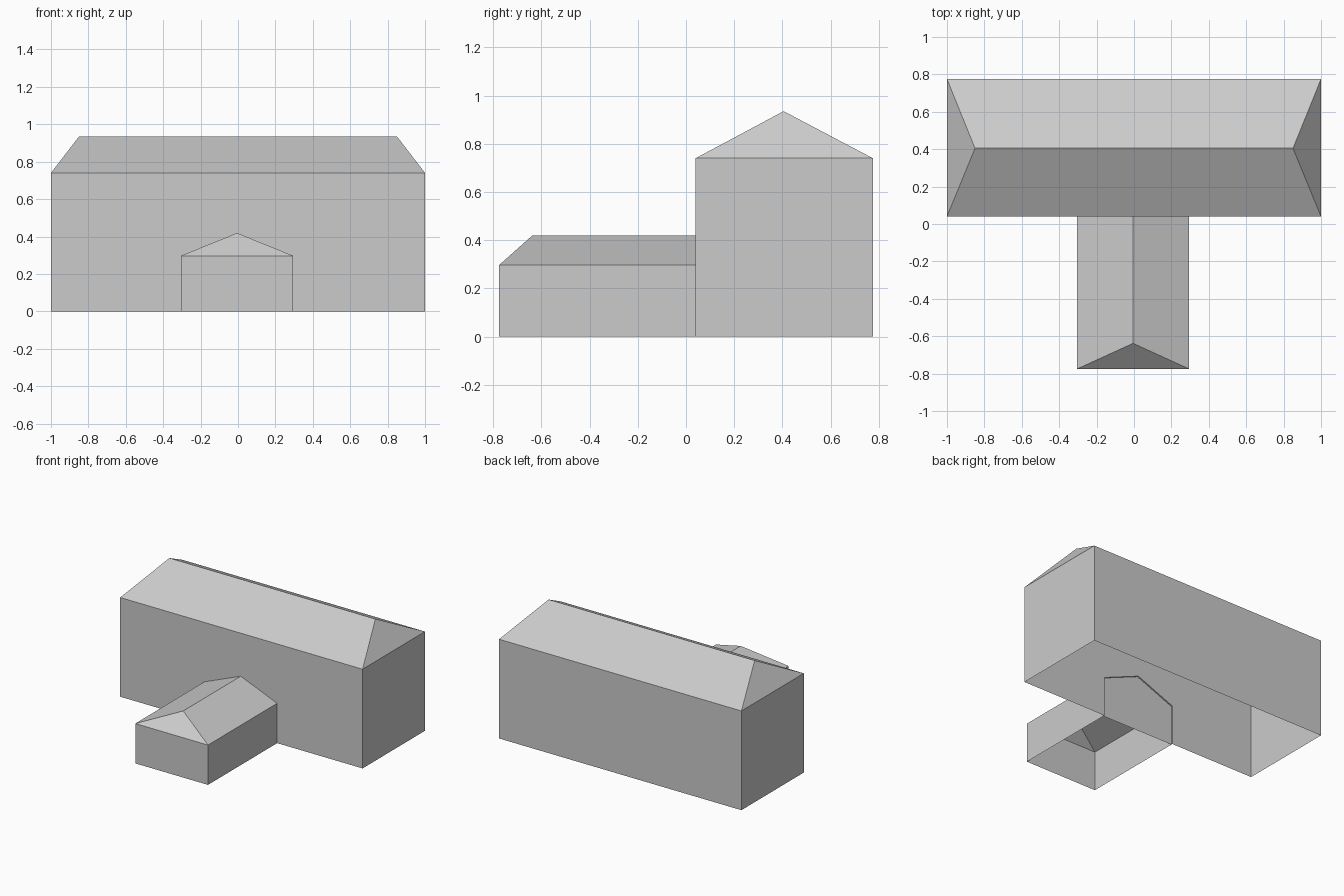
import bpy, bmesh

cube = bpy.data.objects.get("Cube")
if cube:
    bpy.data.objects.remove(cube, do_unlink=True)

grey = bpy.data.materials.new("light grey")
grey.use_nodes = True
colour = (0.6, 0.6, 0.6, 1)
grey.diffuse_color = colour
grey.node_tree.nodes["Principled BSDF"].inputs["Base Color"].default_value = colour


def build(name, polygons):
    """Make one flat-shaded object from polygons, welding shared corners."""
    bm = bmesh.new()
    for points in polygons:
        bm.faces.new([bm.verts.new(p) for p in points])
    bmesh.ops.remove_doubles(bm, verts=bm.verts[:], dist=0.0001)
    bm.normal_update()
    mesh = bpy.data.meshes.new(name)
    bm.to_mesh(mesh)
    bm.free()
    mesh.materials.append(grey)
    obj = bpy.data.objects.new(name, mesh)
    bpy.context.collection.objects.link(obj)


def wall(a, b, height):
    return [(*a, 0), (*b, 0), (*b, height), (*a, height)]


# Shared dimensions
front, back, eave, ridge, ridge_x, ridge_y = 0.04, 0.775, 0.74, 0.935, 0.85, 0.405
wing_l, wing_r, wing_mid = -0.305, 0.295, -0.005
wing_front, wing_eave, wing_ridge, wing_hip = -0.775, 0.297, 0.419, -0.638

# Gable outline where the wing meets the hall
gable = [(wing_l, 0), (wing_l, wing_eave), (wing_mid, wing_ridge),
         (wing_r, wing_eave), (wing_r, 0)]

# Main hall walls, open underneath, the front one notched for the wing
outline = [(-1, 0)] + gable + [(1, 0), (1, eave), (-1, eave)]
build("hall_walls", [
    [(x, front, z) for x, z in outline],
    wall((1, front), (1, back), eave),
    wall((1, back), (-1, back), eave),
    wall((-1, back), (-1, front), eave)])

# Main hipped roof
fl, fr, br, bl = [(x, y, eave) for x, y in
                  ((-1, front), (1, front), (1, back), (-1, back))]
rl, rr = (-ridge_x, ridge_y, ridge), (ridge_x, ridge_y, ridge)
build("hall_roof", [[fl, fr, rr, rl], [fr, br, rr], [br, bl, rl, rr], [bl, fl, rl]])

# Front wing walls, open underneath
build("wing_walls", [
    wall((wing_l, wing_front), (wing_r, wing_front), wing_eave),
    wall((wing_r, wing_front), (wing_r, front), wing_eave),
    wall((wing_l, front), (wing_l, wing_front), wing_eave)])

# Wing end wall, set slightly back from the hall wall
build("wing_end_wall", [[(x, front - 0.01, z) for x, z in reversed(gable)]])

# Wing roof, hipped at the front
wl, wr = (wing_l, wing_front, wing_eave), (wing_r, wing_front, wing_eave)
hip, top = (wing_mid, wing_hip, wing_ridge), (wing_mid, front, wing_ridge)
build("wing_roof", [
    [wl, wr, hip],
    [wr, (wing_r, front, wing_eave), top, hip],
    [(wing_l, front, wing_eave), wl, hip, top]])
